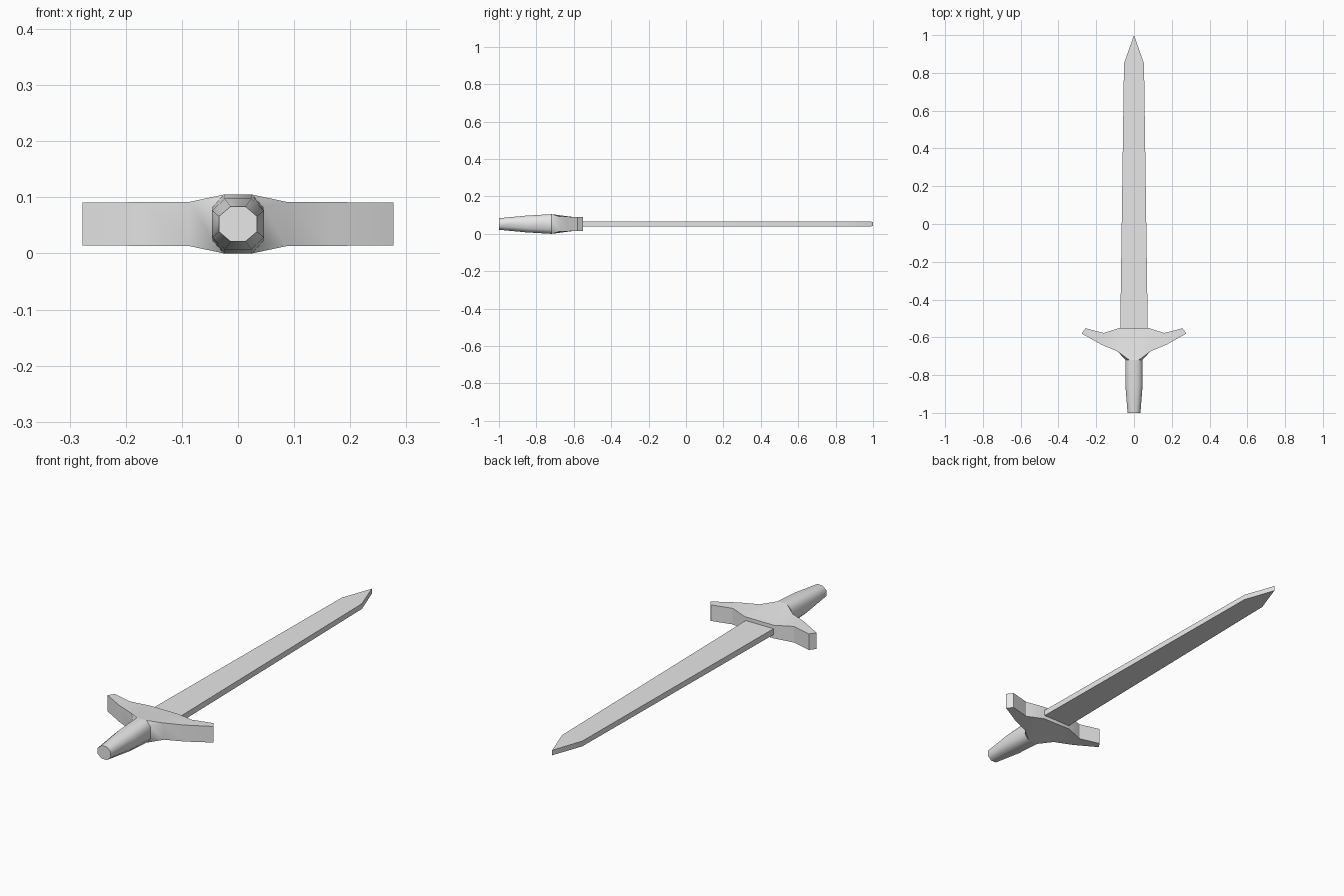
import bpy, bmesh, math

if "Cube" in bpy.data.objects:
    bpy.data.objects.remove(bpy.data.objects["Cube"], do_unlink=True)

MID = 0.0525  # height of the sword's middle plane

steel = bpy.data.materials.new("plain grey")
steel.use_nodes = True
steel.diffuse_color = (0.8, 0.8, 0.8, 1)
steel.node_tree.nodes["Principled BSDF"].inputs["Base Color"].default_value = (0.8, 0.8, 0.8, 1)


def finish(name, bm, angle):
    bmesh.ops.recalc_face_normals(bm, faces=bm.faces)
    mesh = bpy.data.meshes.new(name)
    bm.to_mesh(mesh)
    bm.free()
    mesh.materials.append(steel)
    obj = bpy.data.objects.new(name, mesh)
    bpy.context.collection.objects.link(obj)
    obj.location.z = MID
    bpy.ops.object.select_all(action='DESELECT')
    obj.select_set(True)
    bpy.context.view_layer.objects.active = obj
    bpy.ops.object.shade_smooth_by_angle(angle=math.radians(angle))
    return obj


def columns(bm, half):
    """Upper and lower vertices for each (x, y, half height), mirrored in x."""
    sides = []
    for s in (1, -1):
        sides.append([(bm.verts.new((s * x, y, h)), bm.verts.new((s * x, y, -h)))
                      for x, y, h in half])
    return sides


# Blade: flat tapering bar with a pointed end
bm = bmesh.new()
half = [(0.073, -0.57, 0.014), (0.053, 0.85, 0.0125)]
right, left = columns(bm, half)
tip = (bm.verts.new((0, 1, 0.012)), bm.verts.new((0, 1, -0.012)))
ring = right + [tip] + left[::-1]
for k in (0, 1):
    bm.faces.new([c[k] for c in ring])
for a, b in zip(ring, ring[1:] + ring[:1]):
    bm.faces.new((a[0], b[0], b[1], a[1]))
finish("blade", bm, 20)

# Guard: swept crosspiece, thickest where it meets the grip
bm = bmesh.new()
half = [(0.025, -0.72, 0.0525), (0.045, -0.72, 0.03), (0.086, -0.675, 0.0395),
        (0.17, -0.64, 0.039), (0.277, -0.58, 0.038), (0.257, -0.552, 0.038),
        (0.16, -0.577, 0.038), (0.075, -0.55, 0.031)]
right, left = columns(bm, half)
for side in (right, left):
    for k in (0, 1):
        for patch in ((0, 1, 2), (0, 2, 7), (2, 3, 6, 7), (3, 4, 5, 6)):
            bm.faces.new([side[i][k] for i in patch])
ring = right + left[::-1]
for a, b in zip(ring, ring[1:] + ring[:1]):
    bm.faces.new((a[0], b[0], b[1], a[1]))
for k in (0, 1):
    bm.faces.new((right[0][k], right[7][k], left[7][k], left[0][k]))
finish("guard", bm, 32)

# Grip: eight-sided handle, narrowing towards the end
bm = bmesh.new()
rings = []
for y, w, h, cx, cz in ((-1.0, 0.034, 0.031, 0.0135, 0.0135),
                        (-0.85, 0.046, 0.045, 0.024, 0.024),
                        (-0.72, 0.045, 0.0525, 0.025, 0.03)):
    corner = [(w, cz), (cx, h), (-cx, h), (-w, cz),
              (-w, -cz), (-cx, -h), (cx, -h), (w, -cz)]
    rings.append([bm.verts.new((x, y, z)) for x, z in corner])
for lo, hi in zip(rings, rings[1:]):
    for i in range(8):
        j = (i + 1) % 8
        bm.faces.new((lo[i], lo[j], hi[j], hi[i]))
bm.faces.new(rings[0])
bm.faces.new(rings[-1])
finish("grip", bm, 60)
